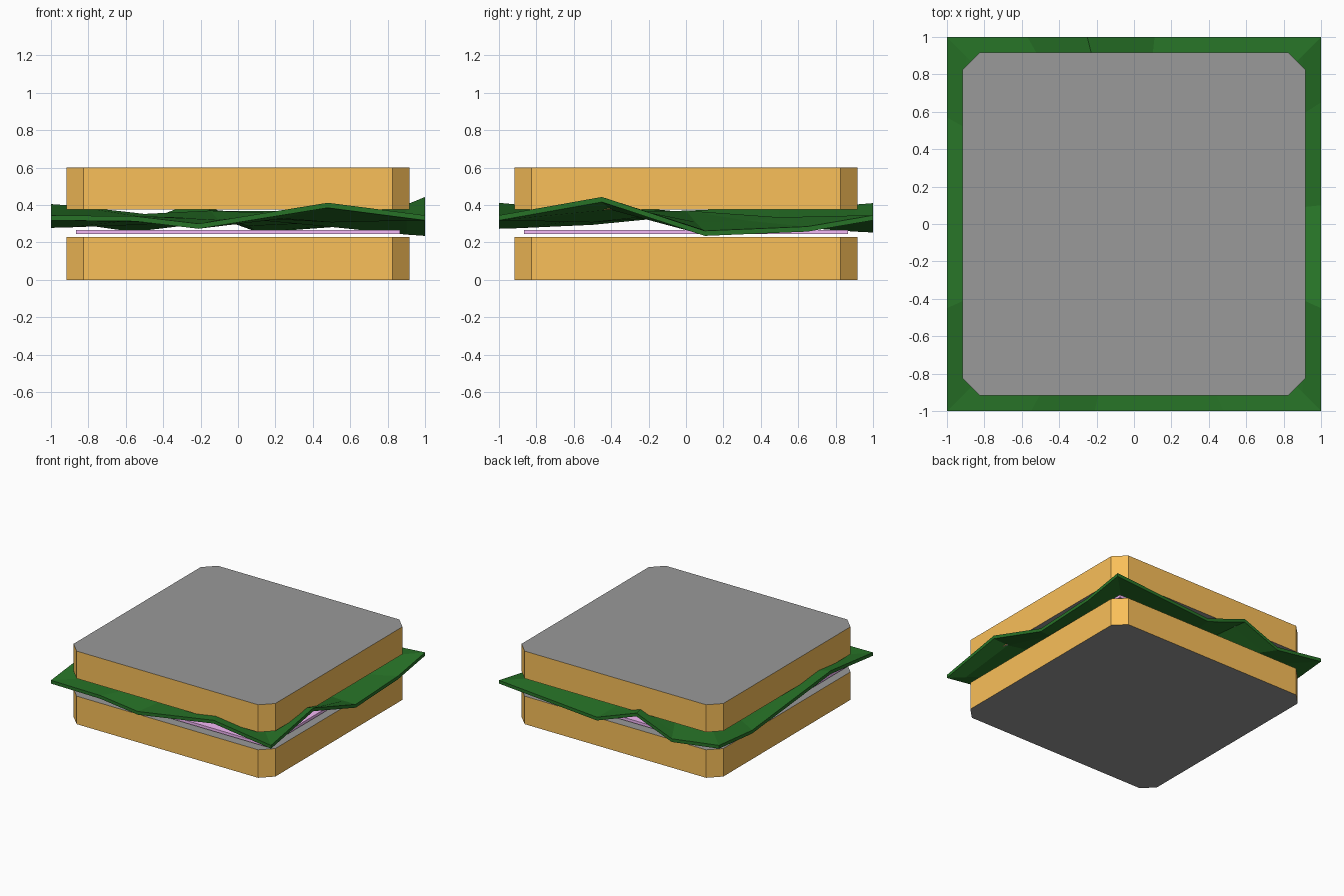
import bpy, bmesh

if "Cube" in bpy.data.objects:
    bpy.data.objects.remove(bpy.data.objects["Cube"])


def material(name, rgb):
    m = bpy.data.materials.new(name)
    m.diffuse_color = (*rgb, 1)
    m.use_nodes = True
    m.node_tree.nodes["Principled BSDF"].inputs["Base Color"].default_value = m.diffuse_color
    return m


def make_object(name, bm, mats):
    bmesh.ops.recalc_face_normals(bm, faces=bm.faces)
    mesh = bpy.data.meshes.new(name)
    bm.to_mesh(mesh)
    bm.free()
    for m in mats:
        mesh.materials.append(m)
    obj = bpy.data.objects.new(name, mesh)
    bpy.context.collection.objects.link(obj)
    return obj


def slab(name, outline, z0, z1, mats, side_index=0):
    """Extrude a flat outline from z0 to z1; walls get their own material slot."""
    bm = bmesh.new()
    base = bm.faces.new([bm.verts.new((x, y, z0)) for x, y in outline])
    ext = bmesh.ops.extrude_face_region(bm, geom=[base], use_keep_orig=True)
    for v in ext["geom"]:
        if isinstance(v, bmesh.types.BMVert):
            v.co.z = z1
    bm.normal_update()
    for f in bm.faces:
        if abs(f.normal.z) < 0.5:
            f.material_index = side_index
    return make_object(name, bm, mats)


crust = material("crust", (0.95, 0.525, 0.10))
crumb = material("crumb", (0.32, 0.32, 0.32))
green = material("lettuce", (0.02, 0.17, 0.02))
pink = material("ham", (0.90, 0.48, 0.93))

# Bread slices: squares with clipped corners, tan crust and grey crumb
a, b = 0.917, 0.825
bread = [(b, -a), (a, -b), (a, b), (b, a), (-b, a), (-a, b), (-a, -b), (-b, -a)]
slab("bottom_bread", bread, 0.0, 0.23, [crumb, crust], 1)
slab("top_bread", bread, 0.375, 0.6, [crumb, crust], 1)

# Ham slice
h = 0.865
slab("ham_slice", [(-h, -h), (h, -h), (h, h), (-h, h)], 0.245, 0.267, [pink])

# Lettuce leaf: wavy rim (position along edge, top height)
front = [(-1, .345), (-.55, .34), (-.21, .30), (.48, .412)]
right = [(-1, .345), (-.45, .443), (.1, .262), (.65, .285)]
back = [(1, .345), (.11, .28), (-.25, .41), (-.57, .285)]
left = [(1, .345), (.57, .305), (-.45, .405)]
rim = ([(x, -1, z) for x, z in front] + [(1, y, z) for y, z in right]
       + [(x, 1, z) for x, z in back] + [(-1, y, z) for y, z in left])
n = len(rim)
mid = 0.33
# Inner rings flatten the waves; one ridge runs in from the back peak
ring_1 = [(.9 * x, .9 * y, min(mid + .9 * (z - mid), .402)) for x, y, z in rim]
ring_2 = [(.5 * x, .5 * y, mid + .3 * (z - mid)) for x, y, z in rim]
ring_2[10] = (-.16, .5, .39)
thick = 0.027
bm = bmesh.new()
outer = []
for drop in (0, thick):
    rings = [[bm.verts.new((x, y, z - drop)) for x, y, z in r]
             for r in (rim, ring_1, ring_2)]
    centre = bm.verts.new((-.15, 0, .37 - drop))
    outer.append(rings[0])
    for i in range(n):
        j = (i + 1) % n
        for p, q in zip(rings, rings[1:]):
            bm.faces.new((p[i], p[j], q[j], q[i]))
        bm.faces.new((rings[2][i], rings[2][j], centre))
top, low = outer
for i in range(n):
    j = (i + 1) % n
    bm.faces.new((top[i], low[i], low[j], top[j]))
make_object("lettuce_leaf", bm, [green])
